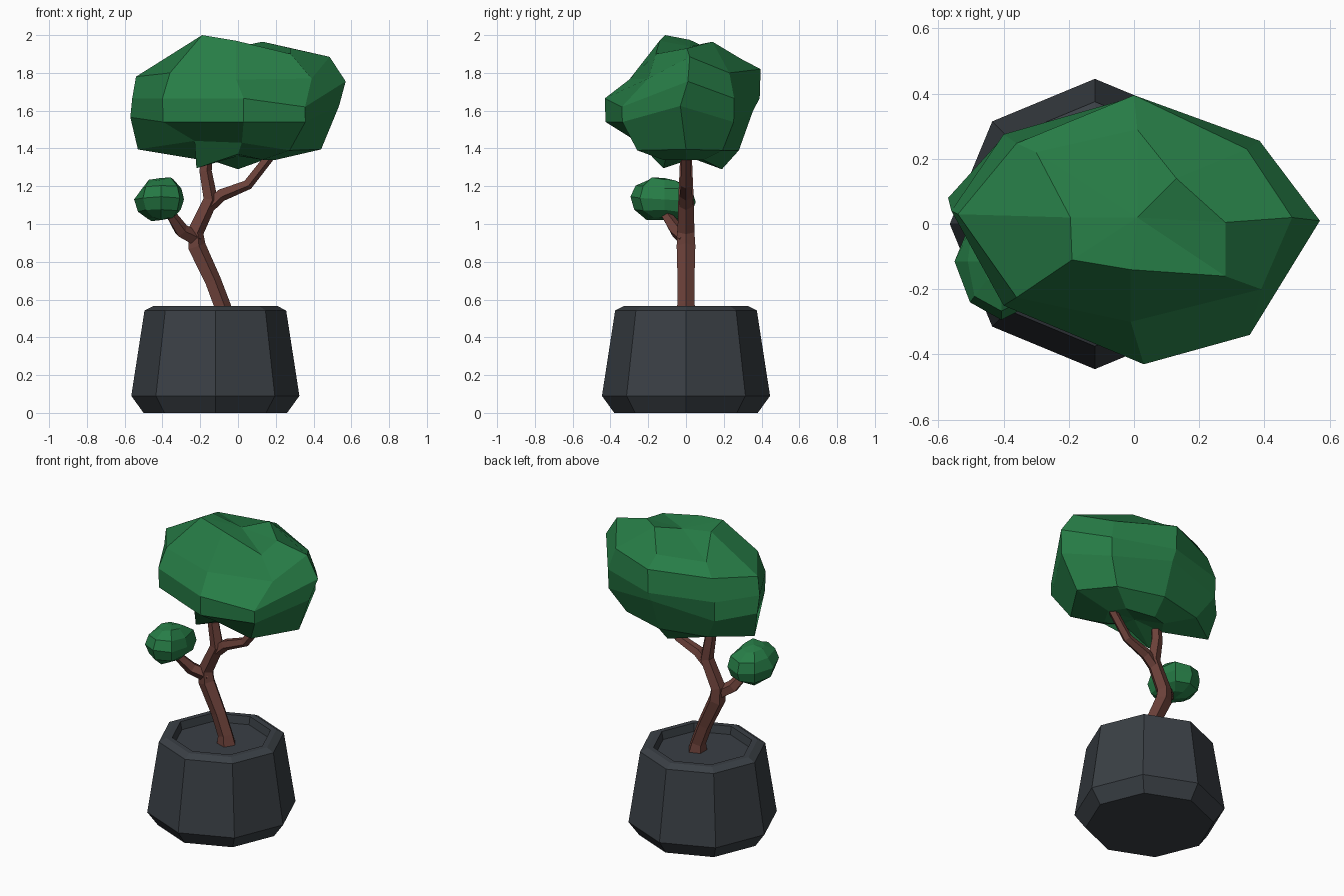
import bpy, bmesh, math, random
from mathutils import Vector

if "Cube" in bpy.data.objects:
    bpy.data.objects.remove(bpy.data.objects["Cube"])


def material(name, rgb):
    m = bpy.data.materials.new(name)
    m.diffuse_color = (*rgb, 1)
    m.use_nodes = True
    m.node_tree.nodes["Principled BSDF"].inputs["Base Color"].default_value = m.diffuse_color
    return m


GREEN = material("leaf green", (0.020, 0.205, 0.062))
BROWN = material("bark brown", (0.150, 0.053, 0.042))
GREY = material("pot charcoal", (0.042, 0.050, 0.059))


def finish(bm, name, mat):
    bmesh.ops.recalc_face_normals(bm, faces=bm.faces[:])
    me = bpy.data.meshes.new(name)
    bm.to_mesh(me)
    bm.free()
    me.materials.append(mat)
    ob = bpy.data.objects.new(name, me)
    bpy.context.collection.objects.link(ob)
    return ob


def loft(bm, rings, start=None, end=None):
    """Skin rings of points; ends close with a flat cap or a given centre point."""
    loops = [[bm.verts.new(p) for p in ring] for ring in rings]
    n = len(loops[0])
    for a, b in zip(loops, loops[1:]):
        for i in range(n):
            j = (i + 1) % n
            bm.faces.new((a[i], a[j], b[j], b[i]))
    for loop, tip in ((loops[0], start), (loops[-1], end)):
        if tip is None:
            bm.faces.new(loop)
        else:
            t = bm.verts.new(tip)
            for i in range(n):
                bm.faces.new((loop[i], loop[(i + 1) % n], t))


# Pot: eight-sided turned profile, ending on the sunken soil
profile = [(0.38, 0), (0.445, 0.09), (0.375, 0.542), (0.33, 0.565),
           (0.295, 0.565), (0.285, 0.515)]
bm = bmesh.new()
loft(bm, [[(-0.12 + r * math.cos(k * math.pi / 4), r * math.sin(k * math.pi / 4), z)
           for k in range(8)] for r, z in profile])
finish(bm, "pot", GREY)


# Trunk and branches: five-sided tapered tubes along (x, y, z, radius) paths
def tube(bm, path):
    pts = [Vector(p[:3]) for p in path]
    rings = []
    for i, p in enumerate(pts):
        t = (pts[min(i + 1, len(pts) - 1)] - pts[max(i - 1, 0)]).normalized()
        u = Vector((0, 1, 0)).cross(t).normalized()
        v = t.cross(u)
        rings.append([p + path[i][3] * (u * math.cos(k * math.tau / 5) + v * math.sin(k * math.tau / 5))
                      for k in range(5)])
    loft(bm, rings)


bm = bmesh.new()
tube(bm, [(-0.08, 0, 0.51, 0.06), (-0.088, 0, 0.57, 0.048), (-0.137, 0, 0.70, 0.047),
          (-0.222, 0, 0.88, 0.052), (-0.228, 0, 0.96, 0.047), (-0.148, 0, 1.13, 0.043),
          (-0.175, 0, 1.28, 0.036), (-0.165, 0, 1.42, 0.030)])
tube(bm, [(-0.15, 0, 1.10, 0.036), (-0.09, 0, 1.155, 0.036),
          (0.05, 0, 1.21, 0.030), (0.20, 0, 1.40, 0.027)])
tube(bm, [(-0.22, 0, 0.92, 0.042), (-0.30, -0.05, 0.965, 0.040), (-0.37, -0.12, 1.07, 0.026)])
finish(bm, "trunk", BROWN)

# Large crown: one eight-point outline scaled up the height, then a few points pulled
outline = [(0.56, 0.01), (0.385, 0.255), (0, 0.39), (-0.40, 0.275),
           (-0.56, 0.04), (-0.40, -0.25), (0.03, -0.43), (0.36, -0.34)]
levels = [(0.36, 1.34), (0.76, 1.39), (0.99, 1.54), (1.0, 1.665), (0.9, 1.80), (0.5, 1.93)]
crown = [[(s * x, s * y, z) for x, y in outline] for s, z in levels]
pulls = {
    (0, 2): (0.0, 0.19, 1.29), (0, 5): (-0.22, -0.12, 1.295), (0, 6): (0, -0.10, 1.37),
    (1, 0): (0.44, 0, 1.395), (1, 4): (-0.53, 0.05, 1.395), (1, 5): (-0.23, -0.13, 1.44),
    (1, 6): (0.02, -0.25, 1.43), (1, 2): (0.0, 0.28, 1.39),
    (2, 0): (0.535, -0.03, 1.625), (2, 2): (0, 0.355, 1.60), (2, 4): (-0.57, 0.08, 1.565),
    (3, 0): (0.57, 0.01, 1.755), (3, 7): (0.355, -0.34, 1.62),
    (4, 0): (0.485, 0.02, 1.885), (4, 2): (0, 0.395, 1.82), (4, 4): (-0.54, 0.03, 1.78),
    (4, 6): (-0.01, -0.30, 1.765), (4, 7): (0.39, -0.20, 1.77),
    (5, 1): (0.13, 0.14, 1.965), (5, 2): (0.01, 0.29, 1.875), (5, 3): (-0.30, 0.22, 1.88),
    (5, 4): (-0.195, 0.02, 1.975), (5, 5): (-0.19, -0.11, 2.0),
    (5, 6): (-0.01, -0.14, 1.97), (5, 7): (0.28, -0.16, 1.90),
}
for (ring, k), p in pulls.items():
    crown[ring][k] = p
bm = bmesh.new()
loft(bm, crown, start=(0, 0, 1.36), end=(0.01, 0.02, 1.94))
finish(bm, "large_crown", GREEN)

# Small crown: roughened low-poly ball on the side branch
random.seed(4)
bm = bmesh.new()
bmesh.ops.create_uvsphere(bm, u_segments=8, v_segments=6, radius=1)
for v in bm.verts:
    k = random.uniform(0.88, 1.10)
    v.co = Vector((-0.407 + 0.132 * k * v.co.x, -0.115 + 0.172 * k * v.co.y,
                   1.13 + 0.122 * k * v.co.z - 0.03 * v.co.y * abs(v.co.y) * 0.5))
finish(bm, "small_crown", GREEN)
